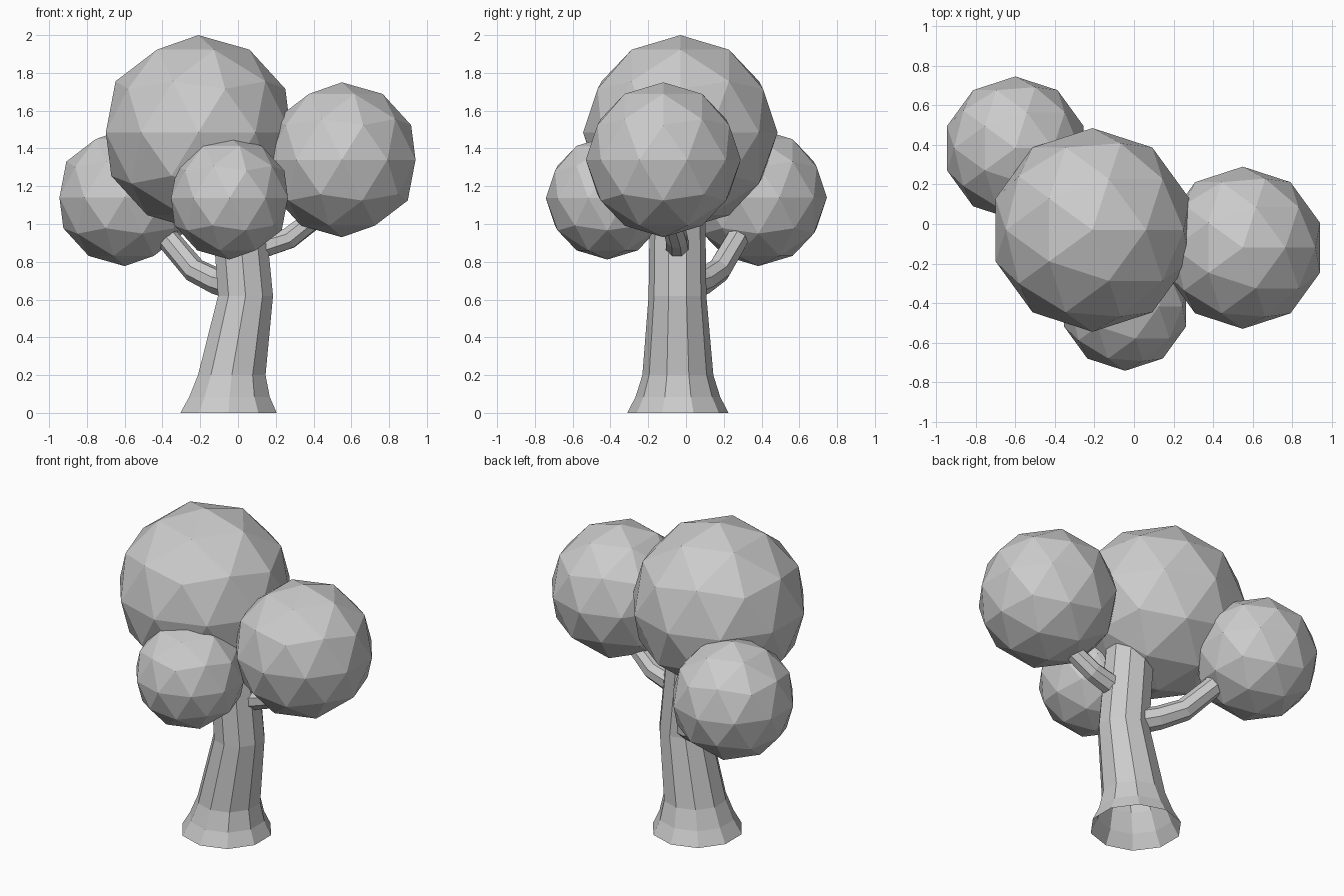
import bpy, bmesh, math
from mathutils import Vector

if "Cube" in bpy.data.objects:
    bpy.data.objects.remove(bpy.data.objects["Cube"])


def sweep(name, path, sides, level=False, cap=True):
    """Faceted tube through (x, y, z, radius) points; level keeps rings horizontal."""
    bm = bmesh.new()
    pts = [Vector(p[:3]) for p in path]
    rings = []
    for i, p in enumerate(pts):
        if level:
            u, v = Vector((1, 0, 0)), Vector((0, 1, 0))
        else:
            a = (p - pts[i - 1]).normalized() if i > 0 else Vector()
            b = (pts[i + 1] - p).normalized() if i < len(pts) - 1 else Vector()
            t = (a + b).normalized()
            u = Vector((0, 0, 1)).cross(t).normalized()
            v = t.cross(u)
        ring = []
        for k in range(sides):
            ang = 2 * math.pi * (k if level else k + 0.5) / sides
            ring.append(bm.verts.new(p + path[i][3] * (u * math.sin(ang) + v * math.cos(ang))))
        rings.append(ring)
    for r0, r1 in zip(rings, rings[1:]):
        for k in range(sides):
            n = (k + 1) % sides
            bm.faces.new((r0[k], r0[n], r1[n], r1[k]))
    if cap:
        bm.faces.new(rings[-1])
    bmesh.ops.recalc_face_normals(bm, faces=bm.faces)
    mesh = bpy.data.meshes.new(name)
    bm.to_mesh(mesh)
    bm.free()
    obj = bpy.data.objects.new(name, mesh)
    bpy.context.collection.objects.link(obj)
    return obj


# Flared, bent trunk, open underneath
sweep("trunk", [
    (-0.05, -0.043, 0.00, 0.268),
    (-0.045, -0.043, 0.085, 0.224),
    (-0.033, -0.043, 0.20, 0.188),
    (0.04, -0.045, 0.62, 0.153),
    (-0.01, -0.045, 1.20, 0.145),
], 10, level=True)

# Branches curving up into the side foliage
sweep("right_branch", [
    (0.06, -0.045, 0.86, 0.068),
    (0.27, -0.05, 0.925, 0.060),
    (0.42, -0.08, 1.04, 0.056),
    (0.48, -0.10, 1.16, 0.054),
], 8)
sweep("left_branch", [
    (-0.02, 0.02, 0.67, 0.075),
    (-0.11, 0.09, 0.695, 0.070),
    (-0.23, 0.175, 0.755, 0.066),
    (-0.37, 0.27, 0.92, 0.063),
    (-0.42, 0.29, 1.06, 0.060),
], 8)

# Foliage balls
for name, centre, radius in [
    ("top_foliage", (-0.21, -0.03, 1.485), 0.515),
    ("right_foliage", (0.55, -0.12, 1.34), 0.41),
    ("left_foliage", (-0.60, 0.383, 1.14), 0.363),
    ("front_foliage", (-0.045, -0.417, 1.137), 0.325),
]:
    bpy.ops.mesh.primitive_ico_sphere_add(subdivisions=2, radius=radius, location=centre)
    bpy.context.object.name = name
